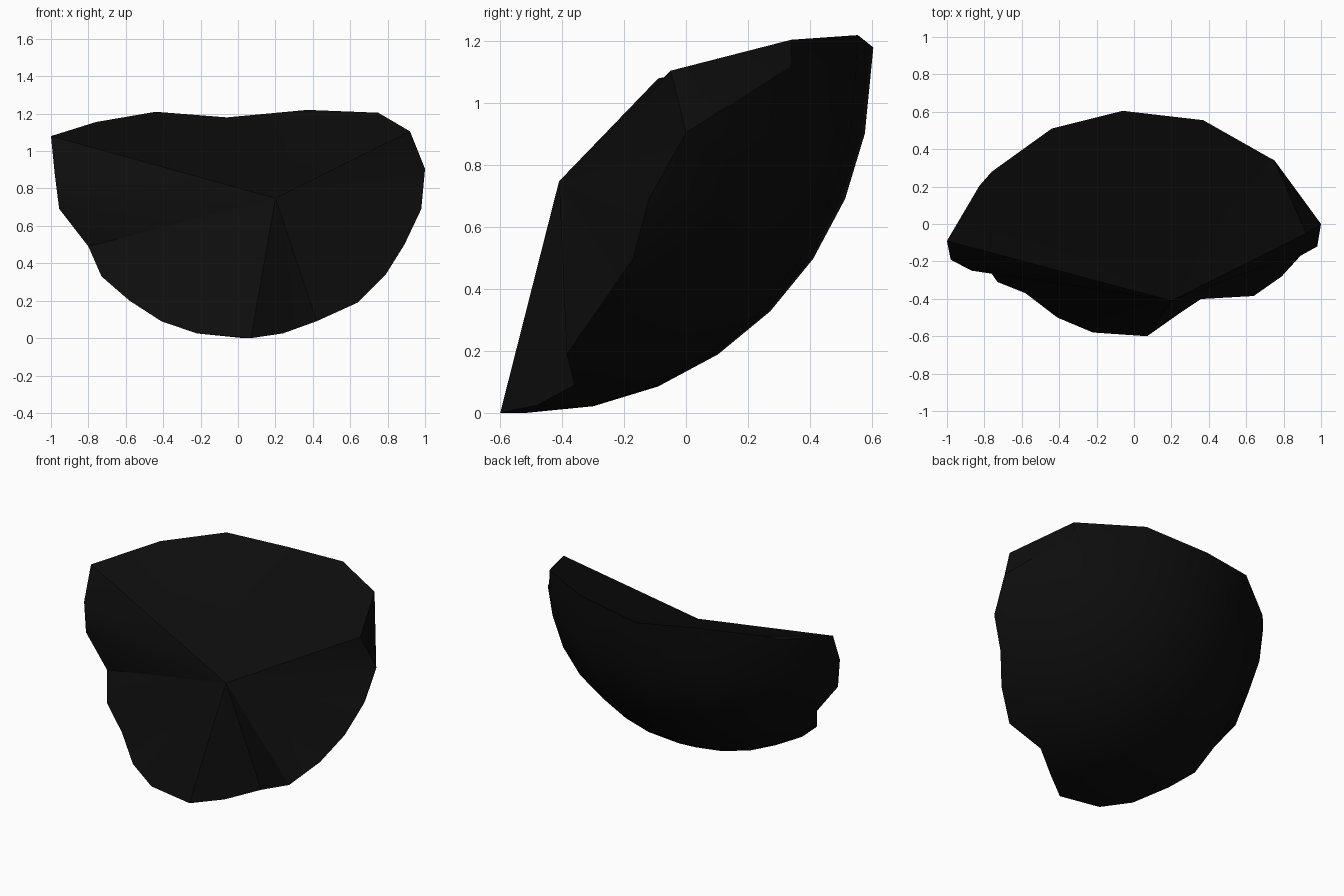
import bpy, bmesh, math
from mathutils import Vector
from mathutils.geometry import delaunay_2d_cdt

if "Cube" in bpy.data.objects:
    bpy.data.objects.remove(bpy.data.objects["Cube"])

# Sphere that the curved outer side belongs to, and the inner broken tip
CENTRE, R = Vector((0.03, -0.517, 1.12)), 1.12
TIP = Vector((0.2, -0.41, 0.748))

# Jagged broken rim, running around the shard
RIM = [Vector(p) for p in (
    (-1, -.09, 1.08), (-.76, .28, 1.155), (-.44, .51, 1.21), (-.06, .605, 1.18),
    (.37, .555, 1.22), (.75, .34, 1.205), (.92, -.05, 1.105), (1, 0, .905),
    (.98, -.12, .69), (.89, -.17, .5), (.79, -.28, .34), (.64, -.385, .19),
    (.42, -.36, .09), (.24, -.48, .025), (.07, -.6, 0), (-.22, -.58, .025),
    (-.41, -.5, .09), (-.58, -.37, .2), (-.73, -.31, .33), (-.8, -.21, .49),
    (-.865, -.25, .7), (-.98, -.19, .88))]

AXIS = Vector((0, 0.8, -0.6))
UP = Vector((0, 0.6, 0.8))


def flatten(p):
    """Stereographic projection of a point as seen from the sphere centre."""
    d = (p - CENTRE).normalized()
    s = 1 + d.dot(AXIS)
    return Vector((d.x / s, d.dot(UP) / s))


# Ring-and-segment sphere points, kept clear of the rim
points = list(RIM)
step = math.pi / 16
for ring in range(9):
    for seg in range(16 if ring else 1):
        a = math.radians(4.9 + 22.5 * seg)
        r = math.sin(ring * step)
        p = CENTRE + R * Vector((r * math.cos(a), r * math.sin(a), -math.cos(ring * step)))
        if (p - CENTRE).dot(AXIS) > 0 and min((p - q).length for q in RIM) > 0.08:
            points.append(p)

# Curved outer side: triangulate everything inside the rim
n = len(RIM)
border = [(i, (i + 1) % n) for i in range(n)]
_, _, faces, origin, _, _ = delaunay_2d_cdt([flatten(p) for p in points], border, [], 1, 1e-5)

bm = bmesh.new()
verts = [bm.verts.new(p) for p in points]
for f in faces:
    ids = [origin[i][0] for i in f if origin[i]]
    if len(set(ids)) == 3:
        bm.faces.new([verts[i] for i in ids])

# Broken inner side: fan from the tip to the rim
tip = bm.verts.new(TIP)
for i, j in border:
    bm.faces.new((tip, verts[i], verts[j]))
bmesh.ops.delete(bm, geom=[v for v in bm.verts if not v.link_faces], context='VERTS')
bmesh.ops.recalc_face_normals(bm, faces=bm.faces)

mesh = bpy.data.meshes.new("stone_shard")
bm.to_mesh(mesh)
bm.free()
shard = bpy.data.objects.new("stone_shard", mesh)
bpy.context.collection.objects.link(shard)

# Near-black stone
black = bpy.data.materials.new("near_black")
black.diffuse_color = (0.004, 0.004, 0.004, 1)
black.use_nodes = True
black.node_tree.nodes["Principled BSDF"].inputs["Base Color"].default_value = black.diffuse_color
mesh.materials.append(black)

bpy.context.view_layer.objects.active = shard
shard.select_set(True)
bpy.ops.object.shade_smooth_by_angle(angle=math.radians(30))
